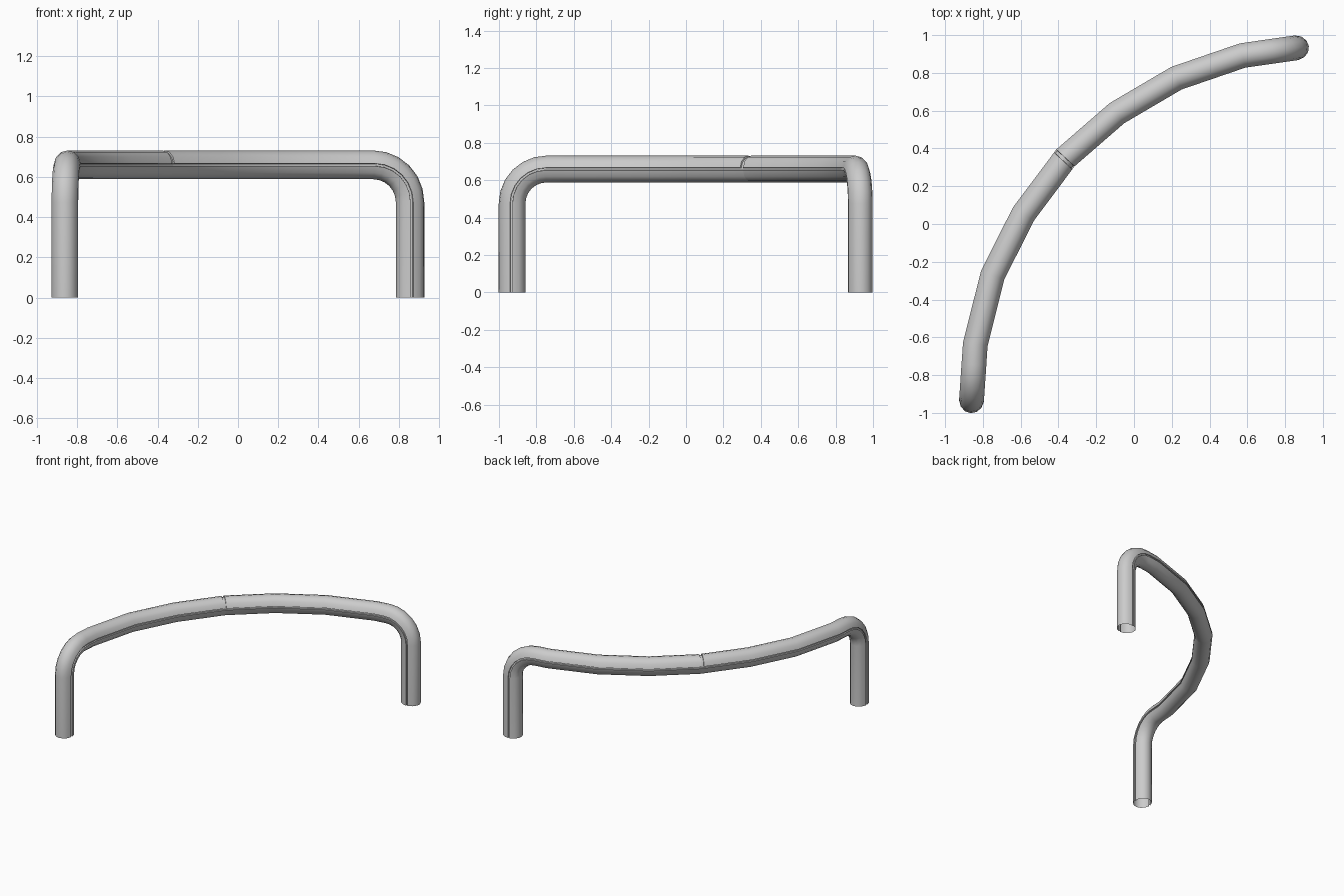
import bpy, bmesh, math
from mathutils import Vector

if "Cube" in bpy.data.objects:
    bpy.data.objects.remove(bpy.data.objects["Cube"])

H = 0.66          # height of the rail centre line
R = 0.185         # bend radius of the corners
A, B = 0.066, 0.0715   # section half-width and half-height
GAP = 0.02        # width of the joint in the upper shell

# plan of the rail centre line, first and last points are the legs
plan = [Vector(p) for p in [(-0.86, -0.93), (-0.84, -0.635), (-0.748, -0.27),
        (-0.585, 0.053), (-0.363, 0.35), (-0.09, 0.587), (0.225, 0.772),
        (0.575, 0.892), (0.855, 0.932)]]


def leg(end, inner):
    """Rings from the foot, up the leg and round the corner: (centre, side, up)."""
    d = (end - inner).normalized()          # outward direction in plan
    side = Vector((-d.y, d.x, 0))
    out = Vector((d.x, d.y, 0))
    foot = Vector((end.x, end.y, 0))
    rings = [(foot, side, out)]
    pivot = foot - out * R + Vector((0, 0, H - R))
    for i in range(7):
        a = math.radians(15 * i)
        n = out * math.cos(a) + Vector((0, 0, math.sin(a)))
        rings.append((pivot + n * R, side, n))
    return rings


# complete path of rings, each with a flag for the recessed joint
Z = Vector((0, 0, 1))
path = []
for c, s, u in leg(plan[0], plan[1]):
    path.append((c, -s, u, False))
for i in range(1, len(plan) - 1):
    d0 = (plan[i] - plan[i - 1]).normalized()
    d1 = (plan[i + 1] - plan[i]).normalized()
    t = (d0 + d1).normalized()
    c = Vector((plan[i].x, plan[i].y, H))
    s = Vector((-t.y, t.x, 0))
    if i == 4:
        back = Vector((d0.x, d0.y, 0))
        for off, low in ((GAP, False), (GAP - 0.001, True), (0.001, True)):
            path.append((c - back * off, s, Z, low))
    path.append((c, s, Z, False))
for c, s, u in reversed(leg(plan[-1], plan[-2])):
    path.append((c, s, u, False))

# section: two half shells with a narrow groove along each side
section = []
for base in (0, 180):
    section.append((base + 5, 0.86))
    for k in range(7):
        section.append((base + 5.5 + k * 169 / 6, 1.0))
    section.append((base + 175, 0.86))

bm = bmesh.new()
loops = []
for c, s, u, low in path:
    ring = []
    for deg, f in section:
        if low and deg < 180:
            f = min(f, 0.88)
        a = math.radians(deg)
        ring.append(bm.verts.new(c + s * A * f * math.cos(a) + u * B * f * math.sin(a)))
    loops.append(ring)
n = len(section)
for r0, r1 in zip(loops, loops[1:]):
    for j in range(n):
        k = (j + 1) % n
        bm.faces.new((r0[j], r0[k], r1[k], r1[j]))
bmesh.ops.recalc_face_normals(bm, faces=bm.faces)

# curved handrail with open feet
mesh = bpy.data.meshes.new("curved_rail")
bm.to_mesh(mesh)
bm.free()
rail = bpy.data.objects.new("curved_rail", mesh)
bpy.context.collection.objects.link(rail)
bpy.context.view_layer.objects.active = rail
rail.select_set(True)
bpy.ops.object.shade_smooth_by_angle(angle=math.radians(35))
